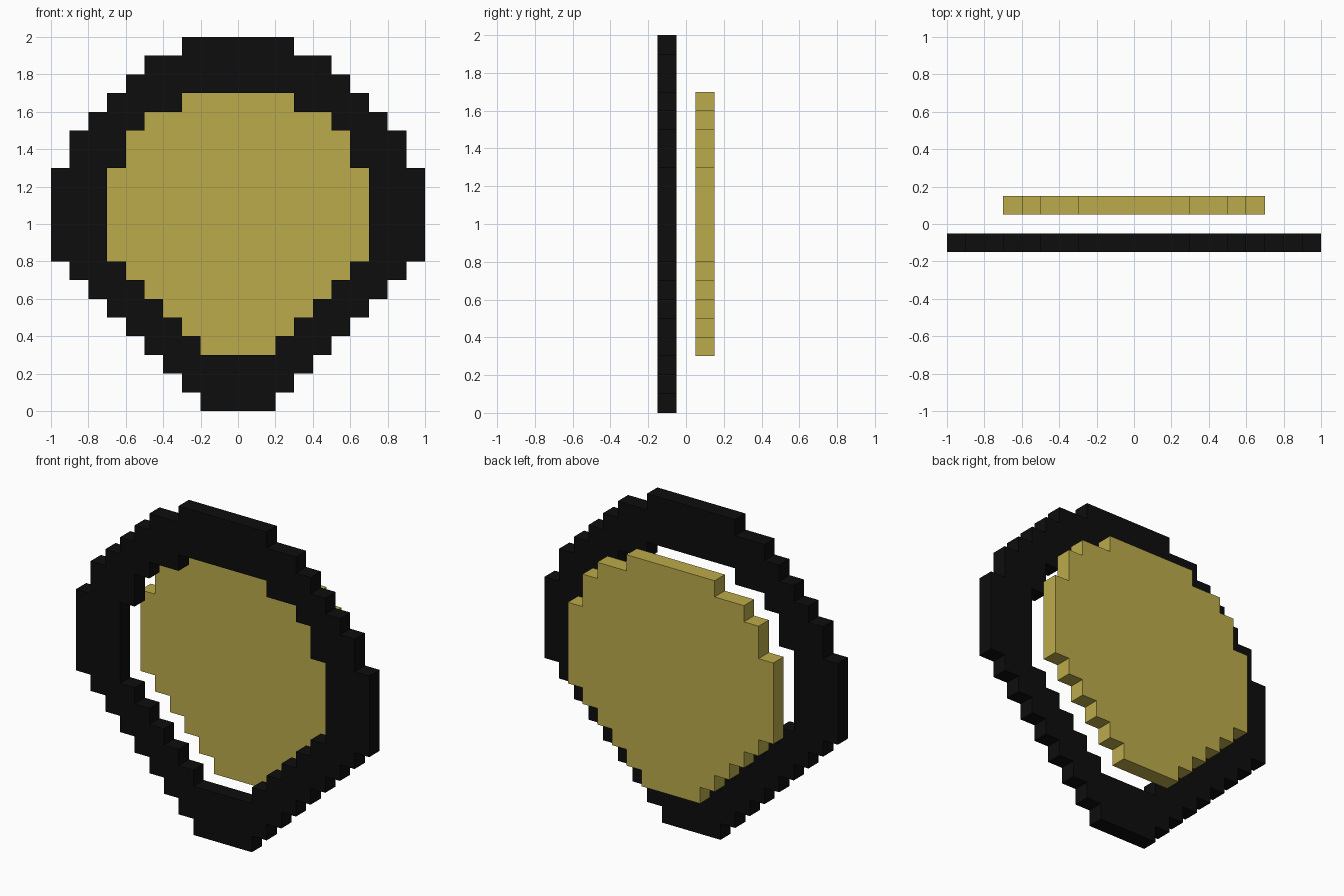
import bpy
import bmesh
from mathutils import Vector

cube = bpy.data.objects.get("Cube")
if cube:
    bpy.data.objects.remove(cube, do_unlink=True)

UNIT = 0.1  # size of one step

# Stepped outlines from bottom to top: (half width, height of the step's top), in units
OUTER = [(2, 1), (3, 2), (4, 3), (5, 4), (6, 5), (7, 6), (8, 7), (9, 8),
         (10, 13), (9, 15), (8, 16), (7, 17), (6, 18), (5, 19), (3, 20)]
INNER = [(2, 4), (3, 5), (4, 6), (5, 7), (6, 8), (7, 13), (6, 15), (5, 16), (3, 17)]


def make_material(name, color):
    mat = bpy.data.materials.new(name)
    mat.use_nodes = True
    mat.diffuse_color = color
    mat.node_tree.nodes["Principled BSDF"].inputs["Base Color"].default_value = color
    return mat


def outline(steps, bottom):
    """Closed, mirrored staircase outline as (x, z) points."""
    right = []
    for half, top in steps:
        right += [(half * UNIT, bottom * UNIT), (half * UNIT, top * UNIT)]
        bottom = top
    return right + [(-x, z) for x, z in reversed(right)]


def make_plate(name, loops, front, mat):
    """Fill the outlines (an inner one becomes a hole) and give them thickness."""
    bm = bmesh.new()
    edges = []
    for loop in loops:
        verts = [bm.verts.new((x, front, z)) for x, z in loop]
        edges += [bm.edges.new((a, b)) for a, b in zip(verts, verts[1:] + verts[:1])]
    bmesh.ops.triangle_fill(bm, edges=edges, use_beauty=True, normal=Vector((0, -1, 0)))
    solid = bmesh.ops.extrude_face_region(bm, geom=bm.faces[:])
    moved = [v for v in solid["geom"] if isinstance(v, bmesh.types.BMVert)]
    bmesh.ops.translate(bm, verts=moved, vec=(0, UNIT, 0))
    bmesh.ops.recalc_face_normals(bm, faces=bm.faces[:])
    mesh = bpy.data.meshes.new(name)
    bm.to_mesh(mesh)
    bm.free()
    mesh.materials.append(mat)
    obj = bpy.data.objects.new(name, mesh)
    bpy.context.collection.objects.link(obj)
    return obj


black = make_material("black", (0.004, 0.004, 0.004, 1))
gold = make_material("gold", (0.50, 0.41, 0.07, 1))

# Black frame in front, gold panel floating behind its opening
make_plate("outer_frame", [outline(OUTER, 0), outline(INNER, 3)], -0.15, black)
make_plate("inner_panel", [outline(INNER, 3)], 0.05, gold)
